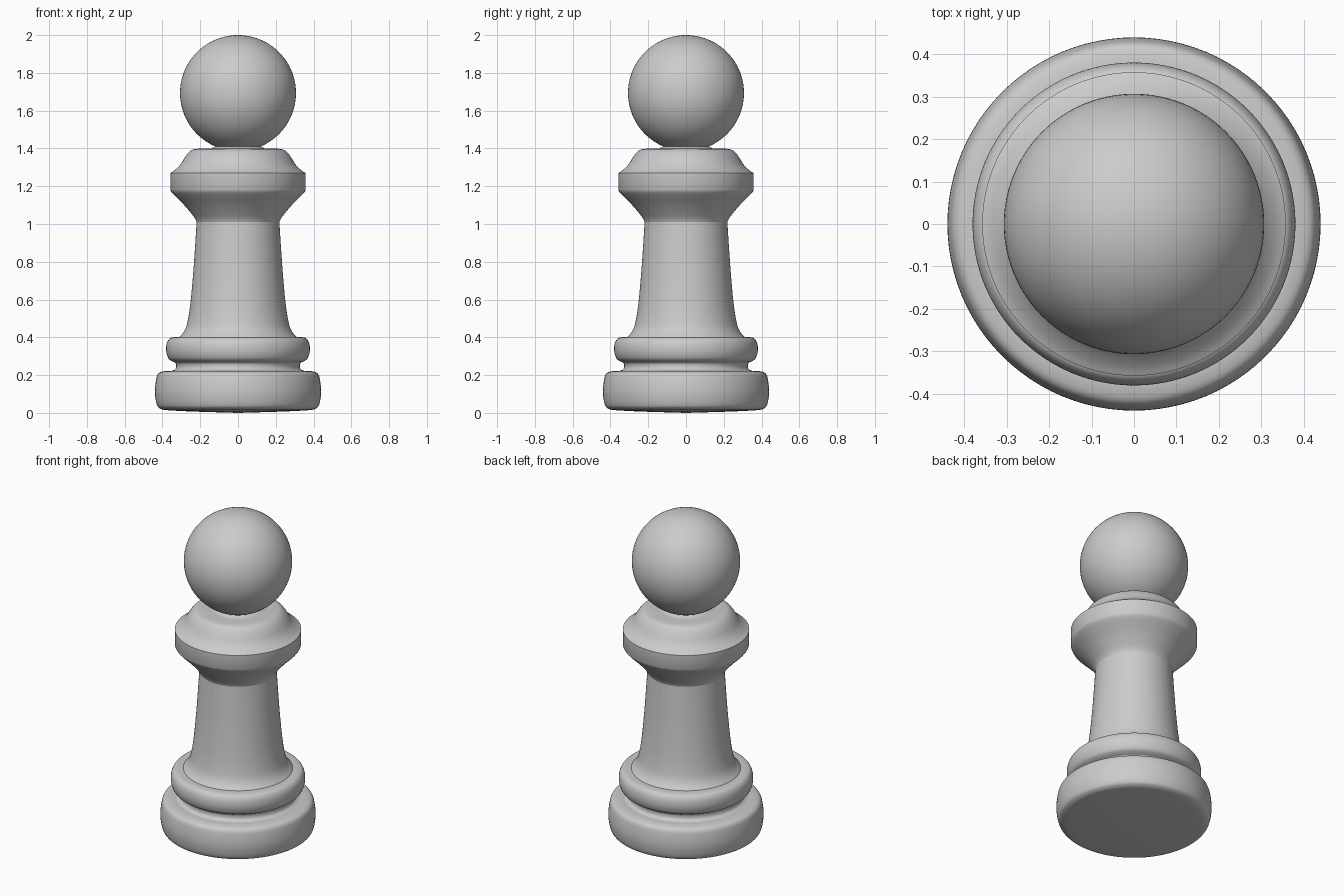
import bpy, math

if "Cube" in bpy.data.objects:
    bpy.data.objects.remove(bpy.data.objects["Cube"])

SIDES = 96


def spline(run, steps=5):
    """Smooth curve through a run of (radius, height) points."""
    if len(run) < 3:
        return list(run)
    out = []
    for i in range(len(run) - 1):
        p0, p1 = run[max(i - 1, 0)], run[i]
        p2, p3 = run[i + 1], run[min(i + 2, len(run) - 1)]
        for k in range(steps):
            t = k / steps
            out.append(tuple(
                0.5 * (2 * b + (c - a) * t + (2 * a - 5 * b + 4 * c - d) * t * t
                       + (3 * b - a - 3 * c + d) * t ** 3)
                for a, b, c, d in zip(p0, p1, p2, p3)))
    return out + [run[-1]]


def lathe(name, *runs):
    """Revolve runs of profile points around z; corners stay sharp between runs."""
    prof = []
    for run in runs:
        pts = spline(run)
        prof += pts[1:] if prof else pts
    verts, rings, faces = [], [], []
    for r, z in prof:
        n = 1 if r < 1e-6 else SIDES
        rings.append(range(len(verts), len(verts) + n))
        verts += [(r * math.cos(2 * math.pi * i / SIDES),
                   r * math.sin(2 * math.pi * i / SIDES), z) for i in range(n)]
    for a, b in zip(rings, rings[1:]):
        for i in range(SIDES):
            j = (i + 1) % SIDES
            quad = [a[i % len(a)], a[j % len(a)], b[j % len(b)], b[i % len(b)]]
            faces.append(list(dict.fromkeys(quad)))
    mesh = bpy.data.meshes.new(name)
    mesh.from_pydata(verts, [], faces)
    obj = bpy.data.objects.new(name, mesh)
    bpy.context.collection.objects.link(obj)
    smooth(obj)


def smooth(obj):
    bpy.ops.object.select_all(action='DESELECT')
    obj.select_set(True)
    bpy.context.view_layer.objects.active = obj
    bpy.ops.object.shade_smooth_by_angle(angle=math.radians(35))


# Foot disc with rounded rims
lathe("base",
      [(0, 0), (0.24, 0.007)],
      [(0.24, 0.007), (0.37, 0.014), (0.41, 0.022), (0.43, 0.045), (0.44, 0.11),
       (0.433, 0.18), (0.42, 0.21), (0.39, 0.221), (0.35, 0.223)])

# Groove and rounded ring above the foot
lathe("base_ring",
      [(0.35, 0.223), (0.332, 0.232), (0.327, 0.25), (0.332, 0.265), (0.347, 0.272),
       (0.368, 0.288), (0.38, 0.325), (0.378, 0.365), (0.365, 0.391),
       (0.345, 0.4), (0.31, 0.402)])

# Tapering stem
lathe("stem",
      [(0.31, 0.402), (0.285, 0.433), (0.268, 0.48), (0.252, 0.58),
       (0.238, 0.73), (0.228, 0.87), (0.219, 1.01)])

# Flared collar with domed shoulder
lathe("collar",
      [(0.219, 1.01), (0.235, 1.04), (0.285, 1.10), (0.345, 1.16), (0.358, 1.18)],
      [(0.358, 1.18), (0.358, 1.27)],
      [(0.358, 1.27), (0.335, 1.285), (0.305, 1.315), (0.275, 1.362), (0.25, 1.388),
       (0.22, 1.398), (0.14, 1.4)],
      [(0.14, 1.4), (0.12, 1.412)])

# Ball head
bpy.ops.mesh.primitive_uv_sphere_add(segments=SIDES, ring_count=48,
                                     radius=0.307, location=(0, 0, 1.693))
head = bpy.context.object
head.name = "head"
smooth(head)
